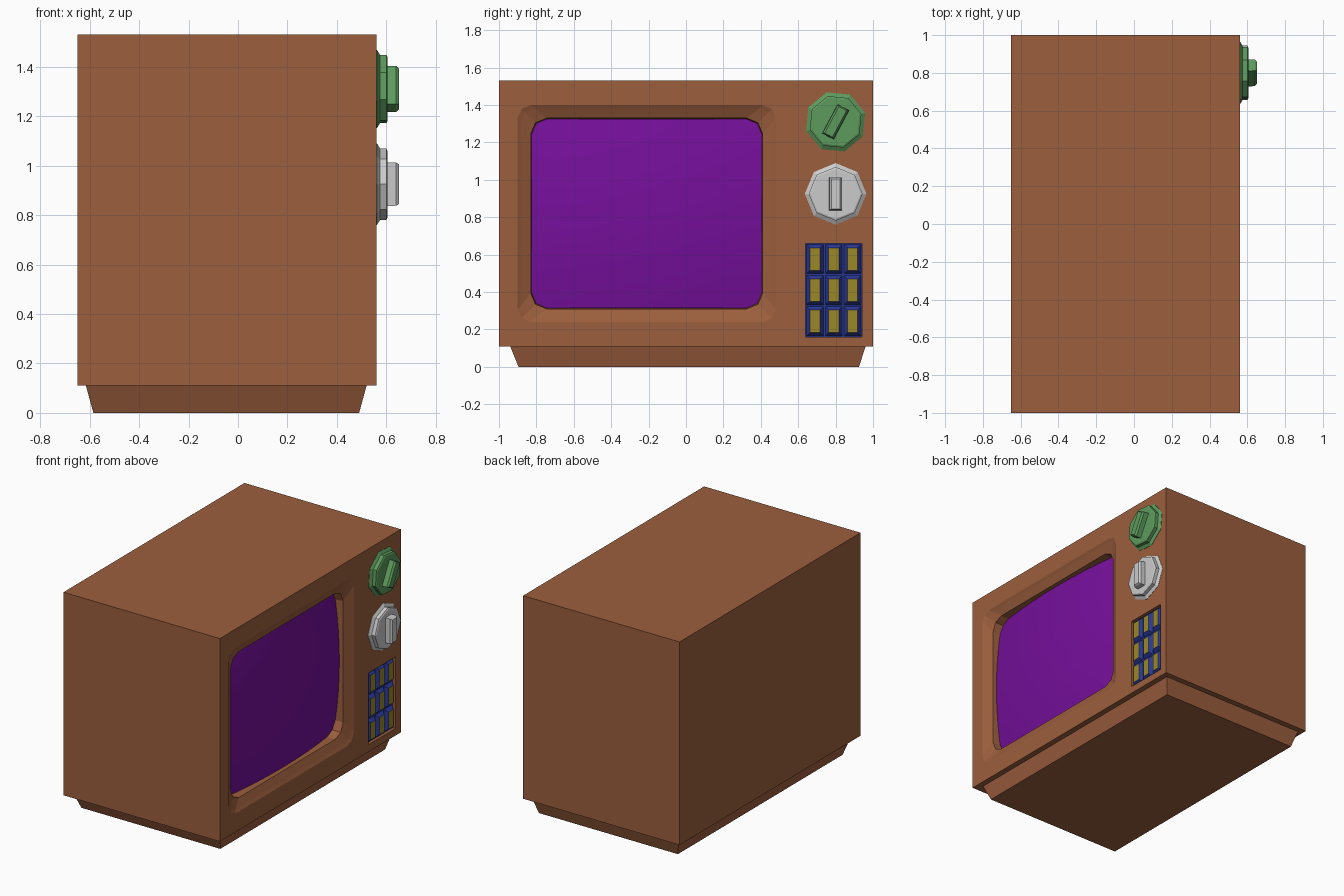
import bpy, bmesh
from math import sin, cos, pi, radians
from mathutils import Matrix

if "Cube" in bpy.data.objects:
    bpy.data.objects.remove(bpy.data.objects["Cube"])

FX = 0.56  # x of the face that carries the screen


def material(name, rgb):
    m = bpy.data.materials.new(name)
    m.diffuse_color = (*rgb, 1)
    m.use_nodes = True
    m.node_tree.nodes["Principled BSDF"].inputs["Base Color"].default_value = m.diffuse_color
    return m


BROWN = material("brown", (0.33, 0.112, 0.047))
PURPLE = material("purple", (0.18, 0.005, 0.33))
GREEN = material("green", (0.11, 0.33, 0.11))
BLUE = material("blue", (0.022, 0.04, 0.30))
YELLOW = material("yellow", (0.33, 0.25, 0.02))


def finish(bm, name, *mats):
    bmesh.ops.remove_doubles(bm, verts=bm.verts, dist=1e-5)
    bmesh.ops.recalc_face_normals(bm, faces=bm.faces)
    me = bpy.data.meshes.new(name)
    bm.to_mesh(me)
    bm.free()
    for m in mats:
        if m:
            me.materials.append(m)
    ob = bpy.data.objects.new(name, me)
    bpy.context.collection.objects.link(ob)
    return ob


def loop(y0, y1, z0, z1, x, r=0.0, seg=0):
    """Rounded rectangle in a plane of constant x, anticlockwise."""
    pts = []
    for k, (y, z) in enumerate(((y0 + r, z0 + r), (y1 - r, z0 + r),
                                (y1 - r, z1 - r), (y0 + r, z1 - r))):
        for i in range(seg + 1):
            a = pi + k * pi / 2 + (i / seg * pi / 2 if seg else 0)
            pts.append((x, y + r * cos(a), z + r * sin(a)))
    return pts


def add(bm, pts):
    return [bm.verts.new(p) for p in pts]


def bridge(bm, a, b):
    n = len(a)
    for i in range(n):
        j = (i + 1) % n
        bm.faces.new((a[i], a[j], b[j], b[i]))


def face_with_hole(bm, rect, hole):
    per = len(hole) // 4
    for k in range(4):
        j = (k + 1) % 4
        bm.faces.new((rect[k], rect[j], hole[j * per], hole[k * per + per - 1]))
        for i in range(per - 1):
            bm.faces.new((rect[k], hole[k * per + i + 1], hole[k * per + i]))


def frustum(bm, lower, upper, cap=0):
    a, b = add(bm, lower), add(bm, upper)
    bridge(bm, a, b)
    bm.faces.new(a)
    bm.faces.new(b).material_index = cap


# Cabinet: box whose face has a rounded screen recess and a keypad recess
bm = bmesh.new()
BX, Z0, Z1, SPLIT = -0.65, 0.11, 1.53, 0.56
rect_a = add(bm, loop(-1, SPLIT, Z0, Z1, FX))
rect_b = [rect_a[1], bm.verts.new((FX, 1, Z0)), bm.verts.new((FX, 1, Z1)), rect_a[2]]
back = add(bm, loop(-1, 1, Z0, Z1, BX))
bm.faces.new(back)
bm.faces.new((rect_a[0], rect_a[1], rect_b[1], back[1], back[0]))
bm.faces.new((rect_a[3], rect_a[2], rect_b[2], back[2], back[3]))
bm.faces.new((rect_a[0], rect_a[3], back[3], back[0]))
bm.faces.new((rect_b[1], rect_b[2], back[2], back[1]))
prev = None
for off, depth, r in ((0, 0, 0.07), (0.018, 0.01, 0.07), (0.07, 0.035, 0.085), (0.076, 0.125, 0.085)):
    ring = add(bm, loop(-0.90 + off, 0.48 - off, 0.24 + off, 1.40 - off, FX - depth, r, 2))
    if prev:
        bridge(bm, prev, ring)
    else:
        face_with_hole(bm, rect_a, ring)
    prev = ring
bm.faces.new(prev)
KY0, KY1, KZ0, KZ1 = 0.64, 0.94, 0.16, 0.66
rim = add(bm, loop(KY0, KY1, KZ0, KZ1, FX))
floor = add(bm, loop(KY0, KY1, KZ0, KZ1, FX - 0.03))
face_with_hole(bm, rect_b, rim)
bridge(bm, rim, floor)
bm.faces.new(floor)
finish(bm, "cabinet", BROWN)

# Tapered plinth
bm = bmesh.new()
frustum(bm, [(-0.585, -0.895, 0), (0.49, -0.895, 0), (0.49, 0.925, 0), (-0.585, 0.925, 0)],
        [(-0.615, -0.94, Z0), (0.52, -0.94, Z0), (0.52, 0.96, Z0), (-0.615, 0.96, Z0)])
finish(bm, "plinth", BROWN)

# Bulging screen: concentric rings, highest in the middle
bm = bmesh.new()
corner = loop(-0.826, 0.406, 0.314, 1.326, 0, 0.085, 2)
outline = []
for i, p in enumerate(corner):
    q = corner[(i + 1) % len(corner)]
    n = 8 if i % 3 == 2 else 1
    outline += [(p[1] + (q[1] - p[1]) * t / n, p[2] + (q[2] - p[2]) * t / n) for t in range(n)]
CY, CZ = -0.21, 0.82


def bulge(s, y, z):
    u, v = s * (y - CY) / 0.616, s * (z - CZ) / 0.506
    return (FX - 0.015 - 0.045 * (u * u + v * v), CY + s * (y - CY), CZ + s * (z - CZ))


prev = None
for s in (1, 0.8, 0.6, 0.4, 0.2):
    ring = add(bm, [bulge(s, y, z) for y, z in outline])
    if prev:
        bridge(bm, prev, ring)
    prev = ring
mid = bm.verts.new(bulge(0, CY, CZ))
for i in range(len(prev)):
    bm.faces.new((prev[i], prev[(i + 1) % len(prev)], mid))
screen = finish(bm, "screen", PURPLE)
if sum(p.normal.x for p in screen.data.polygons) < 0:
    screen.data.flip_normals()
screen.data.shade_smooth()


# Dials: eight-sided flange and disc with a tapered grip
def dial(name, z, tilt, mat):
    bm = bmesh.new()
    rings = [add(bm, [(x, r * sin(k * pi / 4), r * cos(k * pi / 4)) for k in range(8)])
             for x, r in ((-0.01, 0.165), (0.002, 0.165), (0.015, 0.144), (0.04, 0.144), (0.045, 0.134))]
    for a, b in zip(rings, rings[1:]):
        bridge(bm, a, b)
    bm.faces.new(rings[0])
    bm.faces.new(rings[-1])
    low = loop(-0.035, 0.035, -0.088, 0.088, 0.04)
    shoulder = loop(-0.033, 0.033, -0.087, 0.087, 0.08)
    top = loop(-0.023, 0.023, -0.08, 0.08, 0.092)
    a, b, c = add(bm, low), add(bm, shoulder), add(bm, top)
    bridge(bm, a, b)
    bridge(bm, b, c)
    bm.faces.new(a)
    bm.faces.new(c)
    ob = finish(bm, name, mat)
    ob.matrix_world = Matrix.Translation((FX, 0.80, z)) @ Matrix.Rotation(-radians(tilt), 4, 'X')


dial("upper_dial", 1.31, 28, GREEN)
dial("lower_dial", 0.925, 0, None)

# Keypad: blue backing panel and nine bevelled keys with yellow caps
bm = bmesh.new()
frustum(bm, loop(KY0, KY1, KZ0, KZ1, FX - 0.029), loop(KY0, KY1, KZ0, KZ1, FX - 0.022))
finish(bm, "keypad_panel", BLUE)
w, h = (KY1 - KY0) / 3, (KZ1 - KZ0) / 3
for row in range(3):
    for col in range(3):
        y, z = KY0 + (col + 0.5) * w, KZ0 + (row + 0.5) * h
        bm = bmesh.new()
        frustum(bm, loop(y - 0.047, y + 0.047, z - 0.08, z + 0.08, FX - 0.024),
                loop(y - 0.027, y + 0.027, z - 0.06, z + 0.06, FX), 1)
        finish(bm, f"key_{row + 1}_{col + 1}", BLUE, YELLOW)
